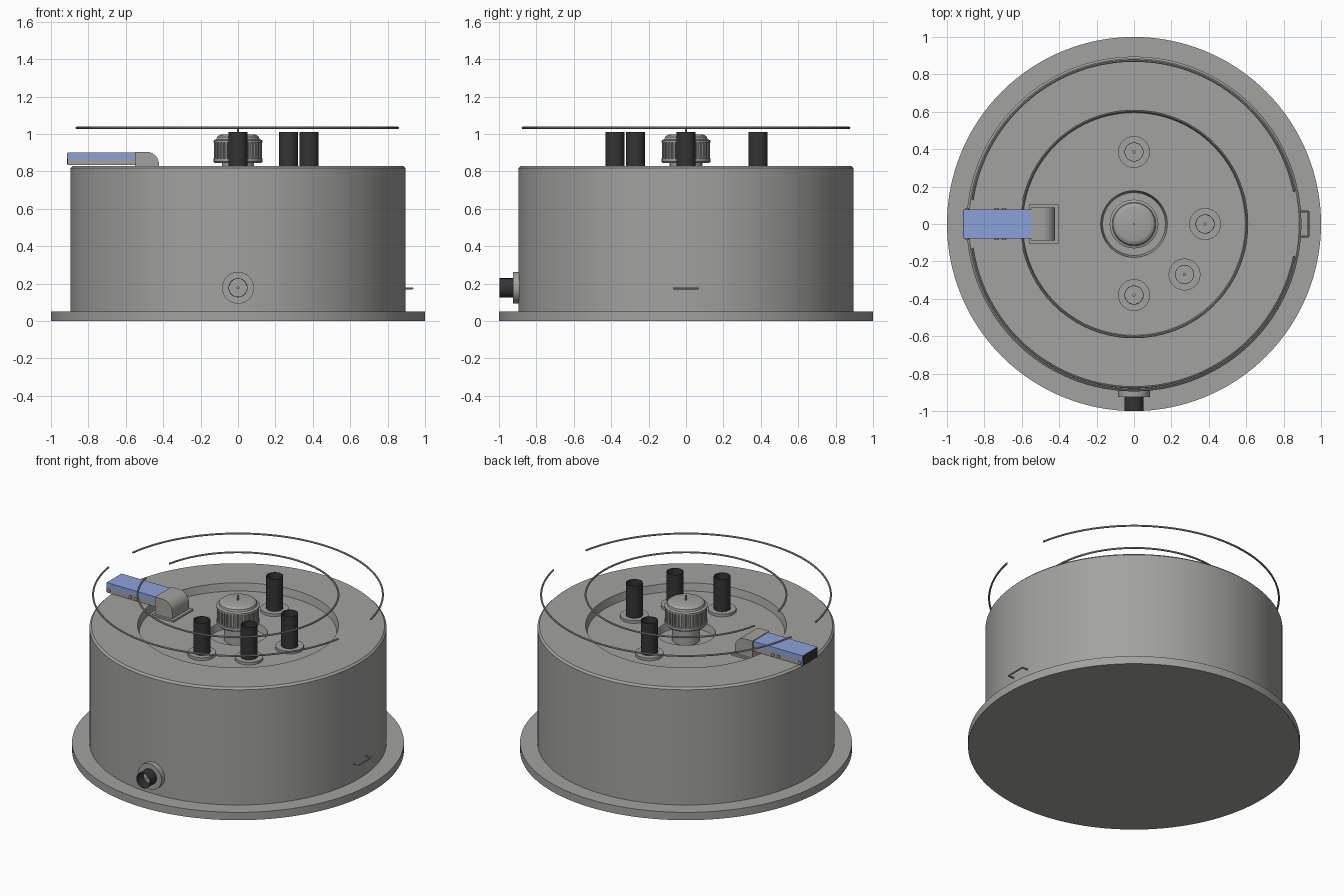
import bpy, bmesh, math
from mathutils import Matrix, Vector

if "Cube" in bpy.data.objects:
    bpy.data.objects.remove(bpy.data.objects["Cube"])


def material(name, rgb):
    m = bpy.data.materials.new(name)
    m.diffuse_color = (*rgb, 1)
    m.use_nodes = True
    m.node_tree.nodes["Principled BSDF"].inputs["Base Color"].default_value = m.diffuse_color
    return m


GREY = material("grey metal", (0.36, 0.36, 0.35))
BLACK = material("black plastic", (0.035, 0.035, 0.037))
BLUE = material("blue cover", (0.26, 0.36, 0.70))


def finish(name, bm, mat, matrix=None):
    bmesh.ops.remove_doubles(bm, verts=bm.verts, dist=1e-5)
    bmesh.ops.recalc_face_normals(bm, faces=bm.faces)
    if matrix:
        bm.transform(matrix)
    mesh = bpy.data.meshes.new(name)
    bm.to_mesh(mesh)
    bm.free()
    mesh.materials.append(mat)
    ob = bpy.data.objects.new(name, mesh)
    bpy.context.collection.objects.link(ob)
    bpy.ops.object.select_all(action='DESELECT')
    ob.select_set(True)
    bpy.context.view_layer.objects.active = ob
    bpy.ops.object.shade_smooth_by_angle(angle=math.radians(32))
    return ob


def lathe(name, profile, mat, steps=96, matrix=None, closed=False):
    """Revolve an (r, z) profile about z."""
    bm = bmesh.new()
    vs = [bm.verts.new((r, 0, z)) for r, z in profile]
    es = [bm.edges.new(p) for p in zip(vs, vs[1:])]
    if closed:
        es.append(bm.edges.new((vs[-1], vs[0])))
    bmesh.ops.spin(bm, geom=vs + es, cent=(0, 0, 0), axis=(0, 0, 1),
                   angle=math.tau, steps=steps)
    return finish(name, bm, mat, matrix)


def arc_wire(name, radius, z, start, end, thick=0.006):
    """Round wire bent to an arc, angles in degrees."""
    bm = bmesh.new()
    ring = [bm.verts.new((radius + thick * math.cos(a), 0, z + thick * math.sin(a)))
            for a in (math.tau * i / 8 for i in range(8))]
    face = bm.faces.new(ring)
    bmesh.ops.rotate(bm, verts=ring, matrix=Matrix.Rotation(math.radians(start), 3, 'Z'))
    cap = bmesh.ops.duplicate(bm, geom=[face])
    bmesh.ops.rotate(bm, verts=[g for g in cap["geom"] if isinstance(g, bmesh.types.BMVert)],
                     matrix=Matrix.Rotation(math.radians(end - start), 3, 'Z'))
    bmesh.ops.spin(bm, geom=ring + list(face.edges), cent=(0, 0, 0), axis=(0, 0, 1),
                   angle=math.radians(end - start), steps=72)
    return finish(name, bm, GREY)


def add_box(bm, lo, hi, turn=None):
    lo, hi = Vector(lo), Vector(hi)
    m = Matrix.Translation((lo + hi) / 2) @ Matrix.Diagonal((*(hi - lo), 1))
    bmesh.ops.create_cube(bm, size=1, matrix=(turn @ m) if turn else m)


def box(name, lo, hi, mat):
    bm = bmesh.new()
    add_box(bm, lo, hi)
    return finish(name, bm, mat)


def cylinder(name, p, q, r, mat, sides=16):
    p, q = Vector(p), Vector(q)
    bm = bmesh.new()
    bmesh.ops.create_cone(bm, cap_ends=True, segments=sides, radius1=r, radius2=r,
                          depth=(q - p).length)
    rot = (q - p).to_track_quat('Z', 'Y').to_matrix().to_4x4()
    return finish(name, bm, mat, Matrix.Translation((p + q) / 2) @ rot)


# Drum with base flange, recessed lid and central pit
FLOOR = 0.78
lathe("drum_body", [(0, 0), (1, 0), (1, 0.052), (0.895, 0.052), (0.895, 0.818),
                    (0.883, 0.83), (0.605, 0.83), (0.595, FLOOR), (0.178, FLOOR),
                    (0.168, 0.735), (0, 0.735)], GREY, 128)


# Terminal: collar, open sleeve and centre pin, along local z
def terminal(name, matrix, length):
    lathe(name + "_collar", [(0, -0.01), (0.085, -0.01), (0.085, 0.018), (0, 0.018)],
          GREY, 48, matrix)
    lathe(name + "_sleeve", [(0.051, 0.01), (0.051, length), (0.048, length), (0.048, 0.01)],
          BLACK, 40, matrix, closed=True)
    lathe(name + "_pin", [(0, 0), (0.008, 0), (0.008, length * 0.5), (0, length * 0.5)],
          GREY, 12, matrix)


for i, (x, y) in enumerate([(0, 0.385), (0.38, 0), (0.27, -0.27), (0, -0.38)]):
    terminal(f"terminal_{i + 1}", Matrix.Translation((x, y, FLOOR)), 1.012 - FLOOR)

# Side port: same kind of fitting turned to face the front
port = Matrix.Translation((0, -0.908, 0.178)) @ Matrix.Rotation(math.pi / 2, 4, 'X')
terminal("front_port", port, 0.088)
lathe("front_port_seat", [(0, -0.05), (0.085, -0.05), (0.085, 0), (0, 0)], GREY, 48, port)

# Central knob with ribbed grip and pin
lathe("knob", [(0, 0.735), (0.085, 0.735), (0.085, 0.845), (0.125, 0.845), (0.13, 0.852),
               (0.13, 0.868), (0.117, 0.87), (0.117, 0.952), (0.13, 0.954), (0.13, 0.966),
               (0.116, 0.972), (0.112, 0.985), (0.1, 0.994), (0.09, 0.997), (0, 0.997)],
      GREY, 64)
bm = bmesh.new()
for i in range(36):
    add_box(bm, (0.112, -0.006, 0.868), (0.127, 0.006, 0.954),
            Matrix.Rotation(math.tau * i / 36, 4, 'Z'))
finish("knob_ribs", bm, GREY)
cylinder("knob_pin", (0, 0, 0.98), (0, 0, 1.03), 0.005, GREY, 10)

# Hovering wire rings
arc_wire("outer_ring_back", 0.873, 1.033, 11.3, 171.6)
arc_wire("outer_ring_front", 0.873, 1.033, -171.6, -11.3)
arc_wire("inner_ring", 0.605, 1.033, -168, 168)

# Side handle wire
pts = [(0.88, -0.066, 0.175), (0.933, -0.066, 0.175), (0.933, 0.066, 0.175), (0.88, 0.066, 0.175)]
for i, (p, q) in enumerate(zip(pts, pts[1:])):
    cylinder(f"handle_wire_{i + 1}", p, q, 0.005, GREY, 8)

# Latch: base plate, rounded housing, body, blue cover, dark end and rivets
box("latch_plate", (-0.562, -0.103, FLOOR - 0.005), (-0.403, 0.103, FLOOR + 0.012), GREY)
bm = bmesh.new()
outline = [(-0.55, FLOOR), (-0.55, 0.905)]
outline += [(-0.49 + 0.068 * math.sin(a), 0.835 + 0.07 * math.cos(a))
            for a in (math.pi / 2 * i / 10 for i in range(11))] + [(-0.422, FLOOR)]
face = bm.faces.new([bm.verts.new((x, -0.088, z)) for x, z in outline])
ext = bmesh.ops.extrude_face_region(bm, geom=[face], use_keep_orig=True)
bmesh.ops.translate(bm, vec=(0, 0.176, 0),
                    verts=[g for g in ext["geom"] if isinstance(g, bmesh.types.BMVert)])
finish("latch_housing", bm, GREY)
box("latch_body", (-0.91, -0.077, 0.834), (-0.545, 0.077, 0.867), GREY)
box("latch_cover", (-0.912, -0.078, 0.867), (-0.548, 0.078, 0.9), BLUE)
box("latch_end", (-0.915, -0.075, 0.836), (-0.908, 0.075, 0.896), BLACK)
for side in (-1, 1):
    for i, x in enumerate((-0.893, -0.735, -0.695)):
        cylinder(f"latch_rivet_{i + 1}_{'front' if side < 0 else 'back'}",
                 (x, side * 0.07, 0.85), (x, side * 0.084, 0.85), 0.011, GREY)
